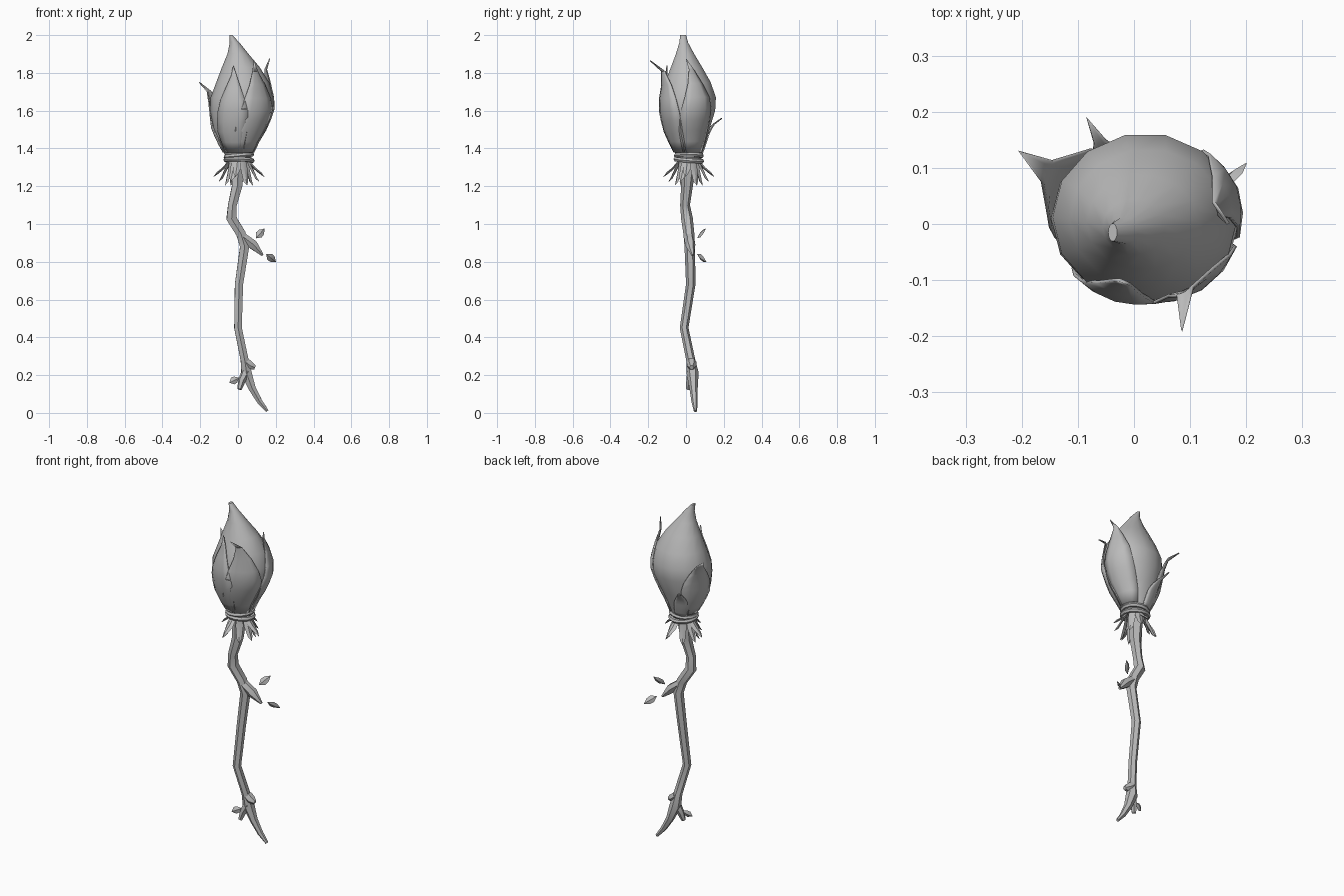
import bpy, bmesh, math
from mathutils import Vector

if "Cube" in bpy.data.objects:
    bpy.data.objects.remove(bpy.data.objects["Cube"])

# One plain grey for everything
GREY = (0.5, 0.5, 0.5, 1)
grey = bpy.data.materials.new("plain_grey")
grey.use_nodes = True
grey.diffuse_color = GREY
grey.node_tree.nodes["Principled BSDF"].inputs["Base Color"].default_value = GREY


def finish(obj, angle=40):
    obj.data.materials.clear()
    obj.data.materials.append(grey)
    bpy.ops.object.select_all(action="DESELECT")
    obj.select_set(True)
    bpy.context.view_layer.objects.active = obj
    bpy.ops.object.shade_smooth_by_angle(angle=math.radians(angle))
    return obj


def from_bmesh(name, bm, angle=40):
    bmesh.ops.recalc_face_normals(bm, faces=bm.faces)
    mesh = bpy.data.meshes.new(name)
    bm.to_mesh(mesh)
    bm.free()
    obj = bpy.data.objects.new(name, mesh)
    bpy.context.collection.objects.link(obj)
    return finish(obj, angle)


def tube(name, points, closed=False):
    """Six-sided tube through (x, y, z, radius) points."""
    curve = bpy.data.curves.new(name, "CURVE")
    curve.dimensions = "3D"
    curve.bevel_depth = 1
    curve.bevel_resolution = 1
    curve.use_fill_caps = True
    spline = curve.splines.new("POLY")
    spline.points.add(len(points) - 1)
    spline.use_cyclic_u = closed
    for p, (x, y, z, r) in zip(spline.points, points):
        p.co = (x, y, z, 1)
        p.radius = r
    obj = bpy.data.objects.new(name, curve)
    bpy.context.collection.objects.link(obj)
    bpy.ops.object.select_all(action="DESELECT")
    obj.select_set(True)
    bpy.context.view_layer.objects.active = obj
    bpy.ops.object.convert(target="MESH")
    return finish(bpy.context.view_layer.objects.active)


def grid_faces(bm, rows, wrap=False):
    for low, high in zip(rows, rows[1:]):
        n = len(low)
        for i in range(n if wrap else n - 1):
            j = (i + 1) % n
            bm.faces.new((low[i], low[j], high[j], high[i]))


# Crooked stem and its twigs
tube("stem", [(0, .015, 1.34, .042), (-.005, .005, 1.2, .031), (-.03, -.005, 1.1, .026),
              (-.035, .005, 1.03, .031), (.015, .015, .95, .029), (.035, .02, .88, .028),
              (.005, .025, .68, .025), (0, -.01, .45, .023), (.035, .025, .28, .024),
              (.045, .035, .21, .032), (.075, .04, .13, .022), (.115, .045, .06, .016),
              (.155, .05, .01, .009)])
tube("upper_twig", [(.015, .015, .94, .024), (.08, .022, .89, .028), (.13, .035, .835, .007)])
tube("knot_twig", [(.04, .03, .27, .026), (.065, .03, .25, .026), (.09, .03, .24, .012)])
tube("lower_twig", [(.045, .03, .22, .026), (.02, .02, .17, .02), (.008, .01, .125, .012)])

# Bulb: rings of height, centre x, centre y, half width, half depth
RINGS = [(1.35, .005, .015, .065, .062), (1.42, .0, .01, .098, .092),
         (1.5, .005, .005, .14, .122), (1.6, .02, .01, .168, .148),
         (1.67, .02, .012, .165, .15), (1.75, .025, .01, .14, .124),
         (1.83, .015, .003, .1, .085), (1.9, .0, -.005, .056, .05),
         (1.96, -.018, -.012, .026, .024), (2, -.038, -.015, .008, .016)]


def bulb_point(angle, z, swell=1.0):
    for low, high in zip(RINGS, RINGS[1:]):
        if z <= high[0]:
            break
    f = (z - low[0]) / (high[0] - low[0])
    cx, cy, rx, ry = (a + (b - a) * f for a, b in zip(low[1:], high[1:]))
    return Vector((cx + rx * swell * math.cos(angle), cy + ry * swell * math.sin(angle), z))


bm = bmesh.new()
SIDES = 14
rows = [[bm.verts.new(bulb_point(math.tau * i / SIDES, ring[0])) for i in range(SIDES)]
        for ring in RINGS]
grid_faces(bm, rows, wrap=True)
bm.faces.new(rows[0])
bm.faces.new(rows[-1])
from_bmesh("bulb", bm)


def petal(name, degrees, spread, bottom, tip):
    """Petal hugging the bulb, its end curling out to the tip."""
    tip = Vector(tip)
    bm = bmesh.new()
    rows = []
    steps = 8
    for k in range(steps):
        t = k / steps
        z = bottom + (tip.z - .03 - bottom) * t
        width = math.radians(spread) * (1 - t ** 2.2)
        curl = max(0, (t - .6) / .4) ** 2
        row = []
        for u in (-1, -.5, 0, .5, 1):
            p = bulb_point(math.radians(degrees) + u * width, z, 1.035 - .02 * abs(u))
            row.append(bm.verts.new(p.lerp(tip, curl * .75)))
        rows.append(row)
    grid_faces(bm, rows)
    end = bm.verts.new(tip)
    for a, b in zip(rows[-1], rows[-1][1:]):
        bm.faces.new((a, b, end))
    obj = from_bmesh(name, bm)
    solid = obj.modifiers.new("thickness", "SOLIDIFY")
    solid.thickness = .006
    solid.offset = 0


petal("left_curl_petal", 155, 48, 1.38, (-.205, .13, 1.75))
petal("back_small_petal", 112, 26, 1.37, (-.085, .19, 1.56))
petal("front_petal", -55, 46, 1.38, (.085, -.19, 1.865))
petal("side_petal", 20, 42, 1.38, (.168, .0, 1.875))
petal("front_inner_petal", -108, 38, 1.38, (-.025, -.1, 1.84))

# Twine bands tied round the neck
for i, (z, r) in enumerate(((1.362, .068), (1.338, .07))):
    tube(f"neck_band_{i + 1}",
         [(.005 + r * math.cos(math.tau * k / 14), .015 + r * math.sin(math.tau * k / 14),
           z + .006 * math.cos(math.tau * k / 14 + i * 2), .013) for k in range(14)], closed=True)


def blade(bm, points, widths, side, normal, thick):
    """Pointed leaf: diamond sections along a path, drawn to a point."""
    rows = []
    for p, w in zip(points, widths):
        h = thick if w > .002 else .001
        rows.append([bm.verts.new(p + o) for o in
                     (side * w, normal * h, -side * w, -normal * h)])
    grid_faces(bm, rows, wrap=True)
    bm.faces.new(rows[0])
    bm.faces.new(rows[-1])


# Ragged skirt of sepals below the bands
bm = bmesh.new()
COUNT = 12
for i in range(COUNT):
    a = math.tau * (i + .25 * (i % 3 - 1)) / COUNT
    out = Vector((math.cos(a), math.sin(a), 0))
    side = Vector((-out.y, out.x, 0))
    reach = (.135, .085, .115)[i % 3]
    drop = (1.25, 1.205, 1.225)[i % 3]
    neck = Vector((.005, .015, 0))
    path = [neck + out * r + Vector((0, 0, z)) for r, z in
            ((.05, 1.335), (reach * .62, 1.295), (reach * .85, drop + .02), (reach, drop))]
    blade(bm, path, (.017, .021, .014, .001), side, (out + Vector((0, 0, 1))).normalized(), .006)
from_bmesh("sepal_skirt", bm, 30)

# Small loose leaves beside the twigs
for name, a, b in (("upper_leaf", (.095, .06, .925), (.14, .105, .975)),
                   ("middle_leaf", (.15, .06, .84), (.2, .108, .8)),
                   ("lower_leaf", (-.045, .005, .16), (.005, .025, .185))):
    a, b = Vector(a), Vector(b)
    axis = (b - a).normalized()
    side = axis.cross(Vector((0, 1, 0))).normalized()
    bm = bmesh.new()
    blade(bm, [a, a.lerp(b, .35), a.lerp(b, .65), b], (.001, .02, .018, .001),
          side, axis.cross(side), .007)
    from_bmesh(name, bm, 20)
